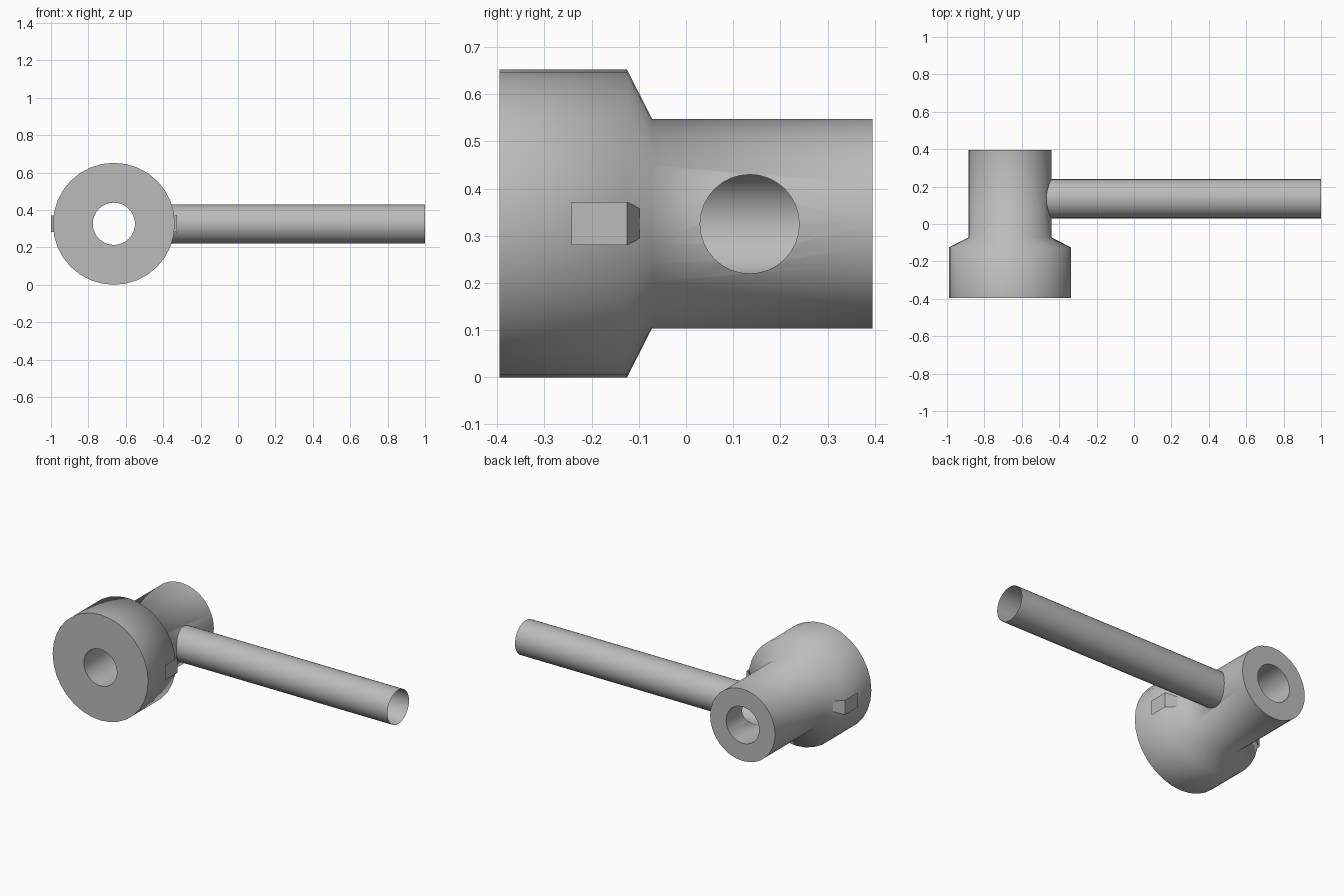
import bpy, bmesh, math

if "Cube" in bpy.data.objects:
    bpy.data.objects.remove(bpy.data.objects["Cube"])

CX, CZ = -0.6635, 0.326      # axis of the head (runs along y)
HY, HZ, HR = 0.135, 0.325, 0.105   # handle axis and radius
R_NECK = 0.222
SEG = 32

grey = bpy.data.materials.new("plain grey")
grey.diffuse_color = (0.5, 0.5, 0.5, 1)
grey.use_nodes = True
grey.node_tree.nodes["Principled BSDF"].inputs["Base Color"].default_value = grey.diffuse_color


def finish(name, bm):
    me = bpy.data.meshes.new(name)
    bm.to_mesh(me)
    bm.free()
    me.materials.append(grey)
    ob = bpy.data.objects.new(name, me)
    bpy.context.collection.objects.link(ob)
    return ob


def smooth(ob, degrees):
    bpy.ops.object.select_all(action='DESELECT')
    ob.select_set(True)
    bpy.context.view_layer.objects.active = ob
    bpy.ops.object.shade_smooth_by_angle(angle=math.radians(degrees))


def ring_x(bm, x_of_z):
    """Circle of vertices round the handle axis."""
    ring = []
    for i in range(SEG):
        a = 2 * math.pi * i / SEG
        y, z = HY + HR * math.cos(a), HZ + HR * math.sin(a)
        ring.append(bm.verts.new((x_of_z(z), y, z)))
    return ring


def bridge(bm, a, b):
    n = len(a)
    for i in range(n):
        j = (i + 1) % n
        bm.faces.new((a[i], a[j], b[j], b[i]))


# Head: stepped ring with a through bore, revolved round y
profile = [(0.113, -0.395), (0.326, -0.395), (0.326, -0.125),
           (R_NECK, -0.072), (R_NECK, 0.395), (0.113, 0.395)]
bm = bmesh.new()
rings = []
for r, y in profile:
    rings.append([bm.verts.new((CX + r * math.cos(2 * math.pi * i / SEG), y,
                                CZ + r * math.sin(2 * math.pi * i / SEG)))
                  for i in range(SEG)])
for k in range(len(rings)):
    bridge(bm, rings[k], rings[(k + 1) % len(rings)])
bmesh.ops.recalc_face_normals(bm, faces=bm.faces)
head = finish("head", bm)

# Side opening where the hollow handle meets the bore
bm = bmesh.new()
a, b = ring_x(bm, lambda z: CX), ring_x(bm, lambda z: CX + 0.5)
bridge(bm, a, b)
bm.faces.new(a)
bm.faces.new(b)
bmesh.ops.recalc_face_normals(bm, faces=bm.faces)
cutter = finish("opening_cutter", bm)
cut = head.modifiers.new("opening", 'BOOLEAN')
cut.operation = 'DIFFERENCE'
cut.solver = 'EXACT'
cut.object = cutter
bpy.context.view_layer.objects.active = head
bpy.ops.object.modifier_apply(modifier="opening")
bpy.data.objects.remove(cutter)
smooth(head, 65)

# Handle: open thin tube trimmed to the neck surface
bm = bmesh.new()
a = ring_x(bm, lambda z: CX + math.sqrt(R_NECK ** 2 - (z - CZ) ** 2) - 0.004)
b = ring_x(bm, lambda z: 1.0)
bridge(bm, a, b)
bmesh.ops.recalc_face_normals(bm, faces=bm.faces)
handle = finish("handle", bm)
smooth(handle, 40)

# Bent sheet tabs on both sides of the head
for side, name in ((1, "right_tab"), (-1, "left_tab")):
    bm = bmesh.new()
    rows = []
    for r, y, h in ((0.3365, -0.243, 0.046), (0.3365, -0.125, 0.046),
                    (0.273, -0.097, 0.031)):
        rows.append([bm.verts.new((CX + side * r, y, CZ + s * h))
                     for s in (-1, 1)])
    for p, q in zip(rows, rows[1:]):
        f = (p[0], q[0], q[1], p[1])
        bm.faces.new(f if side > 0 else f[::-1])
    finish(name, bm)
